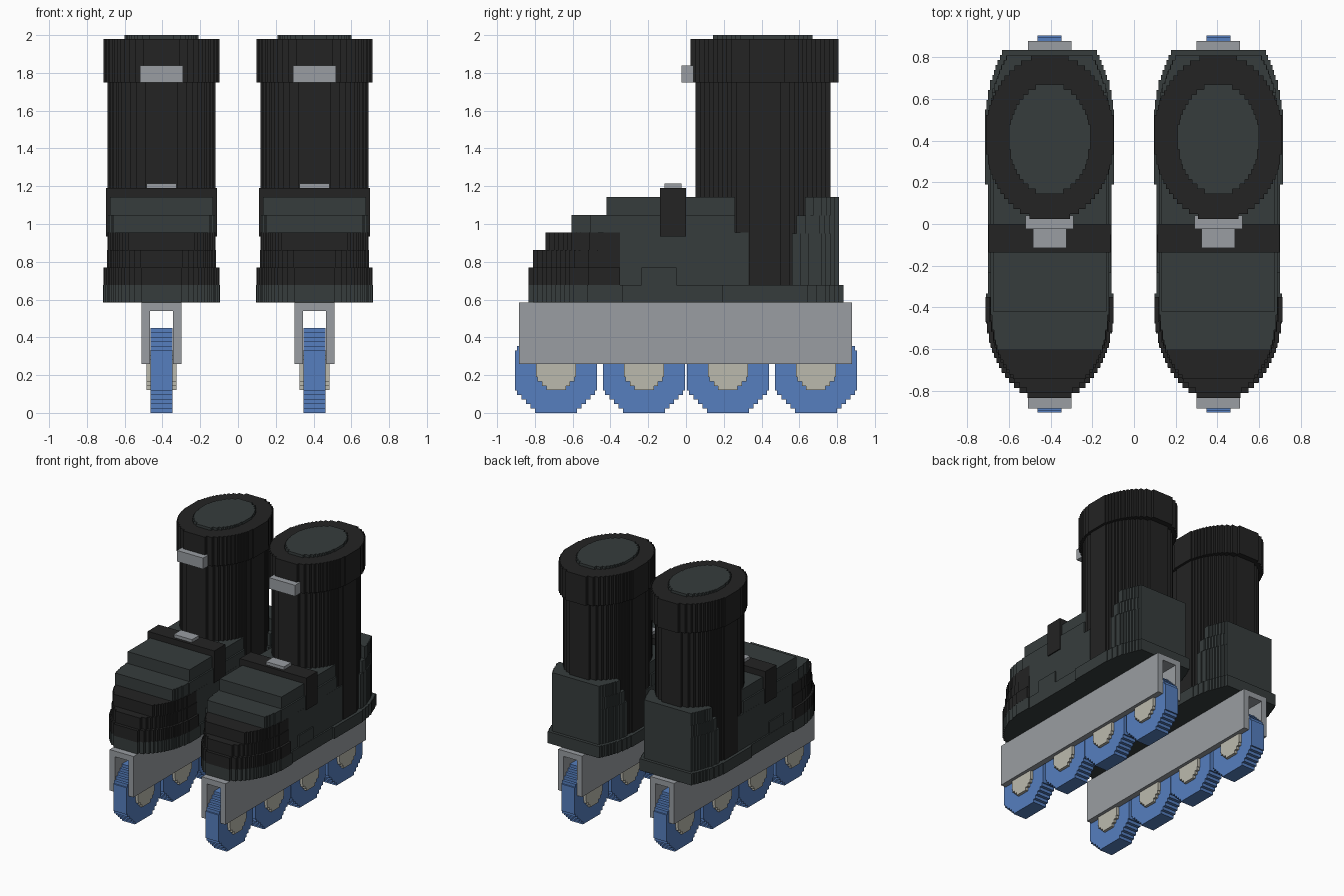
import bpy, bmesh, math

cube = bpy.data.objects.get("Cube")
if cube:
    bpy.data.objects.remove(cube, do_unlink=True)

CX = 0.405      # centre line of one boot
STEP = 0.0238   # size of the stair steps


def material(name, rgb):
    m = bpy.data.materials.new(name)
    m.use_nodes = True
    m.diffuse_color = (*rgb, 1)
    m.node_tree.nodes["Principled BSDF"].inputs["Base Color"].default_value = (*rgb, 1)
    return m


black = material("black", (0.017, 0.017, 0.017))
slate = material("dark slate", (0.037, 0.046, 0.046))
grey = material("light grey", (0.32, 0.34, 0.36))
blue = material("blue", (0.093, 0.212, 0.52))
cream = material("cream", (0.50, 0.49, 0.42))


def finish(name, bm, mat):
    """Turn the mesh into an object mirrored to the other skate."""
    bmesh.ops.recalc_face_normals(bm, faces=bm.faces)
    me = bpy.data.meshes.new(name)
    bm.to_mesh(me)
    bm.free()
    me.materials.append(mat)
    ob = bpy.data.objects.new(name, me)
    bpy.context.collection.objects.link(ob)
    ob.modifiers.new("other_skate", "MIRROR").use_axis[0] = True
    return ob


def stepped(half_width, v0, v1):
    """Stair-stepped symmetric outline; half_width(v) gives the width of each row."""
    n = max(1, round((v1 - v0) / STEP))
    rows = []
    for i in range(n):
        a, b = v0 + (v1 - v0) * i / n, v0 + (v1 - v0) * (i + 1) / n
        w = half_width((a + b) / 2)
        if rows and abs(rows[-1][0] - w) < STEP / 4:
            rows[-1][2] = b
        else:
            rows.append([w, a, b])
    right = [p for w, a, b in rows for p in ((w, a), (w, b))]
    return right + [(-u, v) for u, v in reversed(right)]


def prism(name, outline, place, depth, mat):
    bm = bmesh.new()
    verts = [bm.verts.new(place(u, v)) for u, v in outline]
    face = bm.faces.new(verts)
    new = bmesh.ops.extrude_face_region(bm, geom=[face])["geom"]
    bmesh.ops.translate(bm, vec=depth, verts=[g for g in new if isinstance(g, bmesh.types.BMVert)])
    return finish(name, bm, mat)


def slab(name, half_width, y, z, mat):
    """Horizontal layer with a stepped plan outline."""
    return prism(name, stepped(half_width, *y), lambda u, v: (CX + u, v, z[0]),
                 (0, 0, z[1] - z[0]), mat)


def box(name, x, y, z, mat):
    bm = bmesh.new()
    bmesh.ops.create_cube(bm, size=1)
    for v in bm.verts:
        v.co = [r[0] + (c + 0.5) * (r[1] - r[0]) for c, r in zip(v.co, (x, y, z))]
        v.co.x += CX
    return finish(name, bm, mat)


def arc(a, b, t):
    return a * math.sqrt(max(0, 1 - (t / b) ** 2))


def ellipse(a, b, centre):
    return lambda y: arc(a, b, y - centre)


def foot(a, toe, heel=0.55):
    """Straight sides with rounded toe and heel."""
    return lambda y: arc(a, toe, min(0, y + 0.4)) if y < 0 else arc(a, heel, max(0, y - 0.45))


# Wheels and hubs
for i, y in enumerate((-0.688, -0.222, 0.222, 0.688)):
    prism(f"wheel_{i + 1}", stepped(lambda v: min(0.218, 0.325 - abs(v)), -0.225, 0.225),
          lambda u, v: (CX - 0.058, y + u, 0.225 + v), (0.116, 0, 0), blue)
    prism(f"hub_{i + 1}", stepped(lambda v: min(0.105, 0.145 - abs(v)), -0.105, 0.105),
          lambda u, v: (CX - 0.08, y + u, 0.225 + v), (0.16, 0, 0), cream)

# Wheel frame
FRAME = (-0.885, 0.878)
for side, x in (("left", (0.06, 0.105)), ("right", (-0.105, -0.06))):
    box(f"frame_plate_{side}", x, FRAME, (0.26, 0.585), grey)
box("frame_bridge", (-0.06, 0.06), FRAME, (0.54, 0.585), grey)

# Sole with a slight waist
sole_shape = foot(0.31, 0.45)
slab("sole", lambda y: 0.297 if -0.34 < y < 0.2 else sole_shape(y),
     (-0.835, 0.835), (0.585, 0.677), slate)

# Boot layers: black toe cap below, slate body behind and above
slab("toe_cap_low", foot(0.31, 0.45), (-0.835, -0.35), (0.677, 0.77), black)
slab("toe_cap_mid", foot(0.292, 0.43), (-0.81, -0.35), (0.77, 0.863), black)
slab("toe_cap_top", foot(0.288, 0.42), (-0.745, -0.35), (0.863, 0.955), black)
box("boot_body", (-0.285, 0.285), (-0.35, 0.33), (0.677, 0.955), slate)
slab("boot_instep", foot(0.285, 0.42), (-0.605, 0.26), (0.955, 1.048), slate)
box("boot_tongue", (-0.272, 0.272), (-0.42, 0.26), (1.048, 1.142), slate)
box("side_patch", (-0.295, 0.295), (-0.235, -0.05), (0.677, 0.77), slate)

# Heel cup
heel = ellipse(0.29, 0.5, 0.45)
slab("heel_low", heel, (0.56, 0.81), (0.677, 0.95), slate)
slab("heel_mid", heel, (0.585, 0.81), (0.95, 1.045), slate)
slab("heel_top", heel, (0.63, 0.81), (1.045, 1.142), slate)

# Shaft, cuff and liner
slab("shaft", ellipse(0.291, 0.362, 0.407), (0.05, 0.765), (0.677, 1.75), black)
slab("cuff", ellipse(0.311, 0.398, 0.415), (0.025, 0.808), (1.75, 1.98), black)
slab("liner", ellipse(0.197, 0.268, 0.407), (0.143, 0.67), (1.98, 2.0), slate)

# Instep strap and buckles
box("instep_strap", (-0.293, 0.293), (-0.138, 0.0), (0.935, 1.19), black)
box("instep_buckle", (-0.08, 0.08), (-0.115, -0.023), (1.19, 1.214), grey)
box("cuff_buckle", (-0.115, 0.115), (-0.025, 0.04), (1.75, 1.838), grey)
